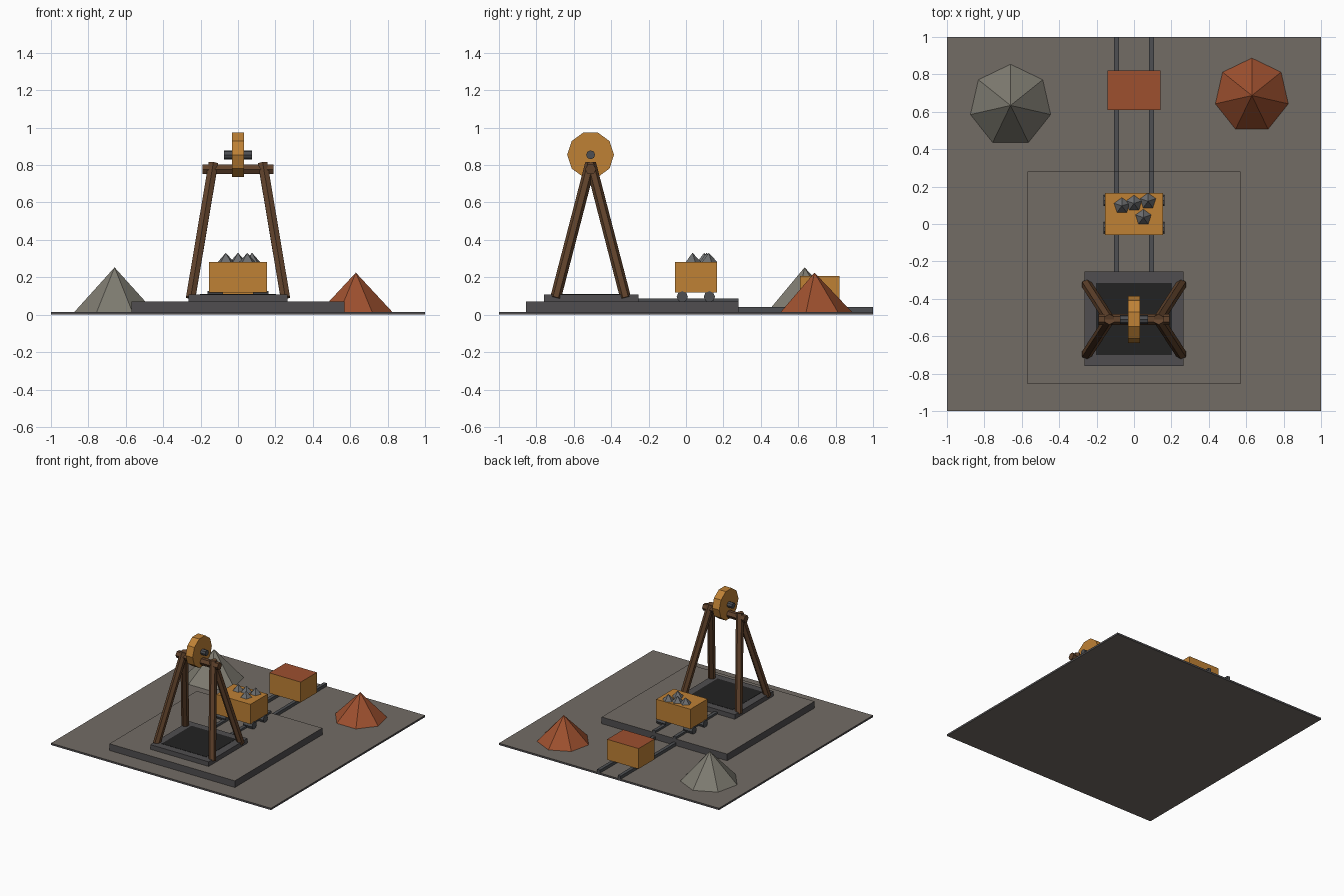
import bpy, bmesh
from math import pi
from mathutils import Matrix, Vector

cube = bpy.data.objects.get("Cube")
if cube:
    bpy.data.objects.remove(cube, do_unlink=True)


def material(name, r, g, b):
    m = bpy.data.materials.new(name)
    m.use_nodes = True
    m.diffuse_color = (r, g, b, 1)
    node = next(n for n in m.node_tree.nodes if n.type == 'BSDF_PRINCIPLED')
    node.inputs["Base Color"].default_value = (r, g, b, 1)
    return m


taupe = material("taupe_earth", 0.17, 0.15, 0.13)
slate = material("dark_slate", 0.08, 0.076, 0.08)
black = material("shaft_black", 0.016, 0.016, 0.016)
wood = material("brown_timber", 0.12, 0.056, 0.025)
ochre = material("ochre", 0.52, 0.22, 0.036)
rust = material("rust_ore", 0.34, 0.08, 0.028)
gravel = material("pale_gravel", 0.21, 0.20, 0.165)
rock = material("grey_rock", 0.15, 0.155, 0.16)
iron = material("dark_iron", 0.075, 0.078, 0.085)


def finish(name, bm, *mats):
    # With a second material, it is used on upward faces
    bmesh.ops.recalc_face_normals(bm, faces=bm.faces)
    if len(mats) > 1:
        for f in bm.faces:
            f.material_index = int(f.normal.z > 0.9)
    me = bpy.data.meshes.new(name)
    bm.to_mesh(me)
    bm.free()
    for m in mats:
        me.materials.append(m)
    ob = bpy.data.objects.new(name, me)
    bpy.context.collection.objects.link(ob)
    return ob


def box(name, x, y, z, *mats):
    """Box from (min, max) ranges on each axis."""
    bm = bmesh.new()
    bmesh.ops.create_cube(bm, size=1)
    for v in bm.verts:
        v.co = [(lo + hi) / 2 + c * (hi - lo)
                for c, (lo, hi) in zip(v.co, (x, y, z))]
    return finish(name, bm, *mats)


def rod(name, a, b, radius, sides, mat, tip=None):
    """Prism or cone running from a to b."""
    a, b = Vector(a), Vector(b)
    d = b - a
    turn = Vector((0, 0, 1)).rotation_difference(d).to_matrix().to_4x4()
    bm = bmesh.new()
    bmesh.ops.create_cone(bm, cap_ends=True, segments=sides, radius1=radius,
                          radius2=radius if tip is None else tip,
                          depth=d.length,
                          matrix=Matrix.Translation((a + b) / 2) @ turn)
    bmesh.ops.remove_doubles(bm, verts=bm.verts, dist=0.0001)
    return finish(name, bm, mat)


def pile(name, x, y, base, top, radius, sides, mat):
    return rod(name, (x, y, base), (x, y, top), radius, sides, mat, tip=0)


# Ground and raised pad
box("ground", (-1, 1), (-1, 1), (0, 0.015), slate, taupe)
ground_mesh = bpy.data.objects["ground"].data
for face in ground_mesh.polygons:
    if face.normal.z < -0.9:
        face.material_index = 1
box("pad", (-0.57, 0.57), (-0.855, 0.28), (0.015, 0.07), slate, taupe)

# Mine shaft collar and dark opening
box("shaft_collar", (-0.265, 0.265), (-0.76, -0.255), (0.07, 0.108), slate)
box("shaft_opening", (-0.203, 0.203), (-0.70, -0.315), (0.104, 0.11), black)

# Headframe: four leaning legs, crossbeam, wheel and axle
mid = -0.51
for sx, side in ((1, "left"), (-1, "right")):
    for sy, end in ((-1, "front"), (1, "back")):
        rod(f"{side}_{end}_leg", (sx * 0.253, mid + sy * 0.187, 0.09),
            (sx * 0.132, mid, 0.81), 0.029, 6, wood)
rod("crossbeam", (-0.19, mid, 0.777), (0.19, mid, 0.777), 0.03, 6, wood)
rod("winding_wheel", (-0.032, mid, 0.855), (0.032, mid, 0.855), 0.125, 10, ochre)
rod("wheel_axle", (-0.075, mid, 0.855), (0.075, mid, 0.855), 0.024, 8, iron)

# Rails on the pad and on the ground
for sx, side in ((1, "left"), (-1, "right")):
    span = sorted((sx * 0.08, sx * 0.107))
    box(f"{side}_pad_rail", span, (-0.26, 0.28), (0.07, 0.087), iron)
    box(f"{side}_ground_rail", span, (0.28, 1), (0.015, 0.04), iron)

# Wheeled cart with rocks
box("front_cart", (-0.155, 0.155), (-0.06, 0.165), (0.12, 0.283), ochre)
for sx, side in ((1, "left"), (-1, "right")):
    for y, end in ((-0.02, "front"), (0.125, "back")):
        rod(f"cart_{side}_{end}_wheel", (sx * 0.08, y, 0.096),
            (sx * 0.163, y, 0.096), 0.03, 8, iron)
for i, (x, y) in enumerate(((-0.065, 0.097), (0, 0.11), (0.075, 0.122), (0.05, 0.035))):
    pile(f"cart_rock_{i + 1}", x, y, 0.283, 0.331, 0.044, 5, rock)

# Second cart, loaded with ore
box("back_cart", (-0.143, 0.143), (0.61, 0.82), (0.04, 0.207), ochre, rust)

# Spoil heaps
pile("gravel_heap", -0.66, 0.634, 0.015, 0.253, 0.22, 7, gravel)
pile("ore_heap", 0.63, 0.687, 0.015, 0.225, 0.2, 7, rust)
